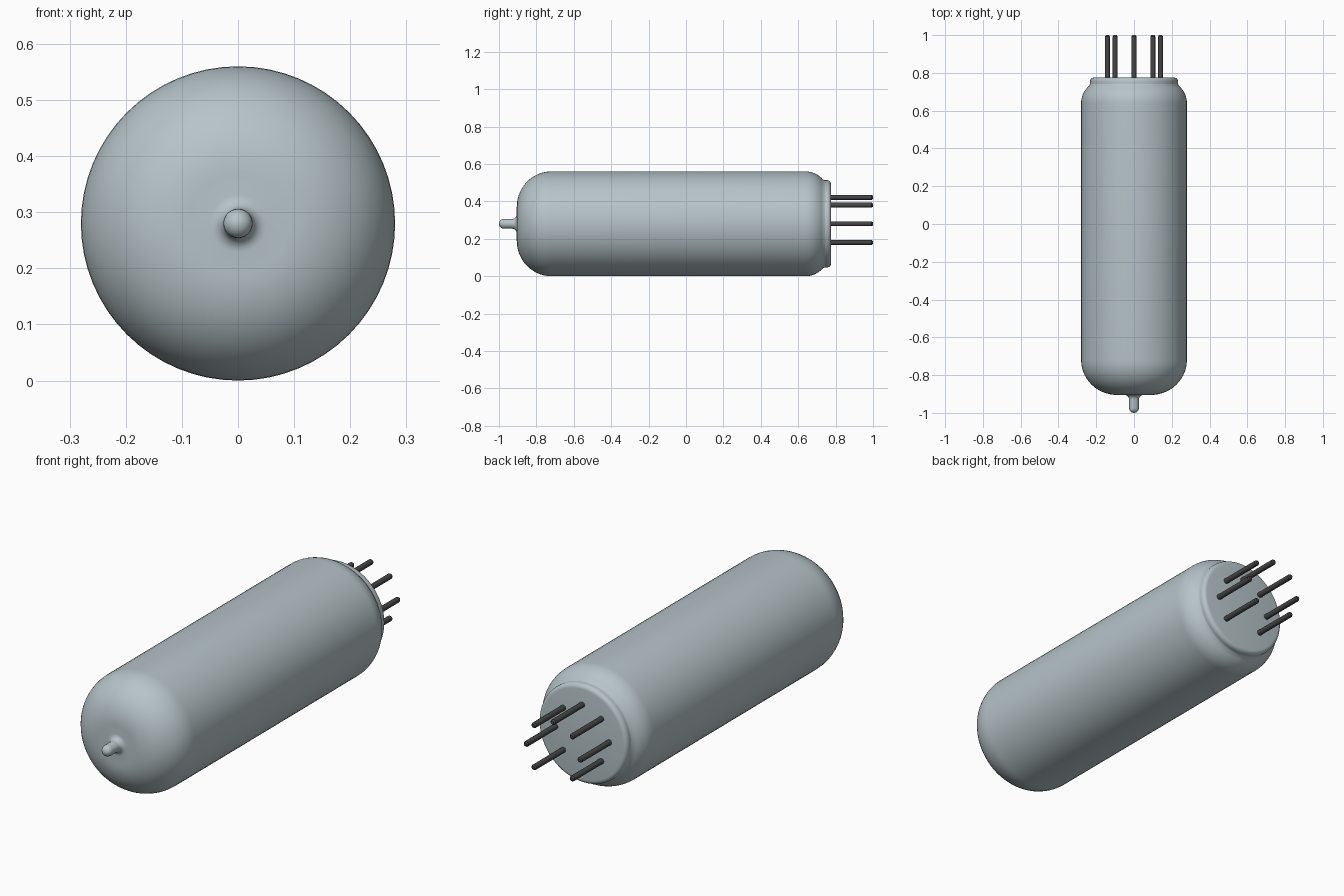
import bpy, bmesh, math
from mathutils import Matrix, Vector

cube = bpy.data.objects.get("Cube")
if cube:
    bpy.data.objects.remove(cube, do_unlink=True)

AXIS_Z = 0.28


def material(name, color):
    m = bpy.data.materials.new(name)
    m.use_nodes = True
    m.diffuse_color = color
    m.node_tree.nodes["Principled BSDF"].inputs["Base Color"].default_value = color
    return m


glass = material("pale grey glass", (0.47, 0.55, 0.58, 1))
metal = material("dark pin metal", (0.06, 0.06, 0.06, 1))


def arc(r, y, rad_r, rad_y, start, end, steps=10):
    """Elliptical arc of (radius, y) profile points, angles in degrees."""
    angles = [math.radians(start + (end - start) * i / steps) for i in range(steps + 1)]
    return [(r + rad_r * math.cos(a), y + rad_y * math.sin(a)) for a in angles]


def lathe(name, profile, mat, sides, x=0, z=AXIS_Z):
    """Revolve a (radius, y) profile about an axis running along y."""
    bm = bmesh.new()
    verts = [bm.verts.new((r, y, 0)) for r, y in profile]
    edges = [bm.edges.new(pair) for pair in zip(verts, verts[1:])]
    bmesh.ops.spin(bm, geom=verts + edges, cent=(0, 0, 0), axis=(0, 1, 0),
                   angle=math.tau, steps=sides)
    bmesh.ops.remove_doubles(bm, verts=bm.verts, dist=0.0002)
    bmesh.ops.recalc_face_normals(bm, faces=bm.faces)
    bm.transform(Matrix.Translation(Vector((x, 0, z))))
    mesh = bpy.data.meshes.new(name)
    bm.to_mesh(mesh)
    bm.free()
    mesh.materials.append(mat)
    obj = bpy.data.objects.new(name, mesh)
    bpy.context.collection.objects.link(obj)
    bpy.ops.object.select_all(action="DESELECT")
    obj.select_set(True)
    bpy.context.view_layer.objects.active = obj
    bpy.ops.object.shade_smooth_by_angle(angle=math.radians(35))
    return obj


# Glass envelope: sealed tip, flared neck, dome, straight wall, rounded shoulder
envelope = (
    arc(0, -0.974, 0.026, 0.026, -90, 0, 6)
    + [(0.026, -0.93)]
    + arc(0.051, -0.93, 0.025, 0.025, 180, 90, 6)
    + arc(0.09, -0.72, 0.19, 0.185, -90, 0, 14)
    + arc(0.16, 0.64, 0.12, 0.12, 0, 50, 8)
    + [(0.232, 0.745), (0, 0.745)]
)
lathe("glass_envelope", envelope, glass, 64)

# Base disc with a rounded rim
base = [(0, 0.73), (0.233, 0.73)] + arc(0.213, 0.755, 0.02, 0.02, 0, 90, 5) + [(0, 0.775)]
lathe("base_disc", base, glass, 64)

# Ring of pins, with the lowest place left empty as the key gap
pin = [(0, 0.76), (0.013, 0.76), (0.013, 0.993), (0.008, 1.0), (0, 1.0)]
for i in range(7):
    a = math.radians(-45 + 45 * i)
    lathe(f"pin_{i + 1}", pin, metal, 16,
          x=0.141 * math.cos(a), z=AXIS_Z + 0.141 * math.sin(a))
